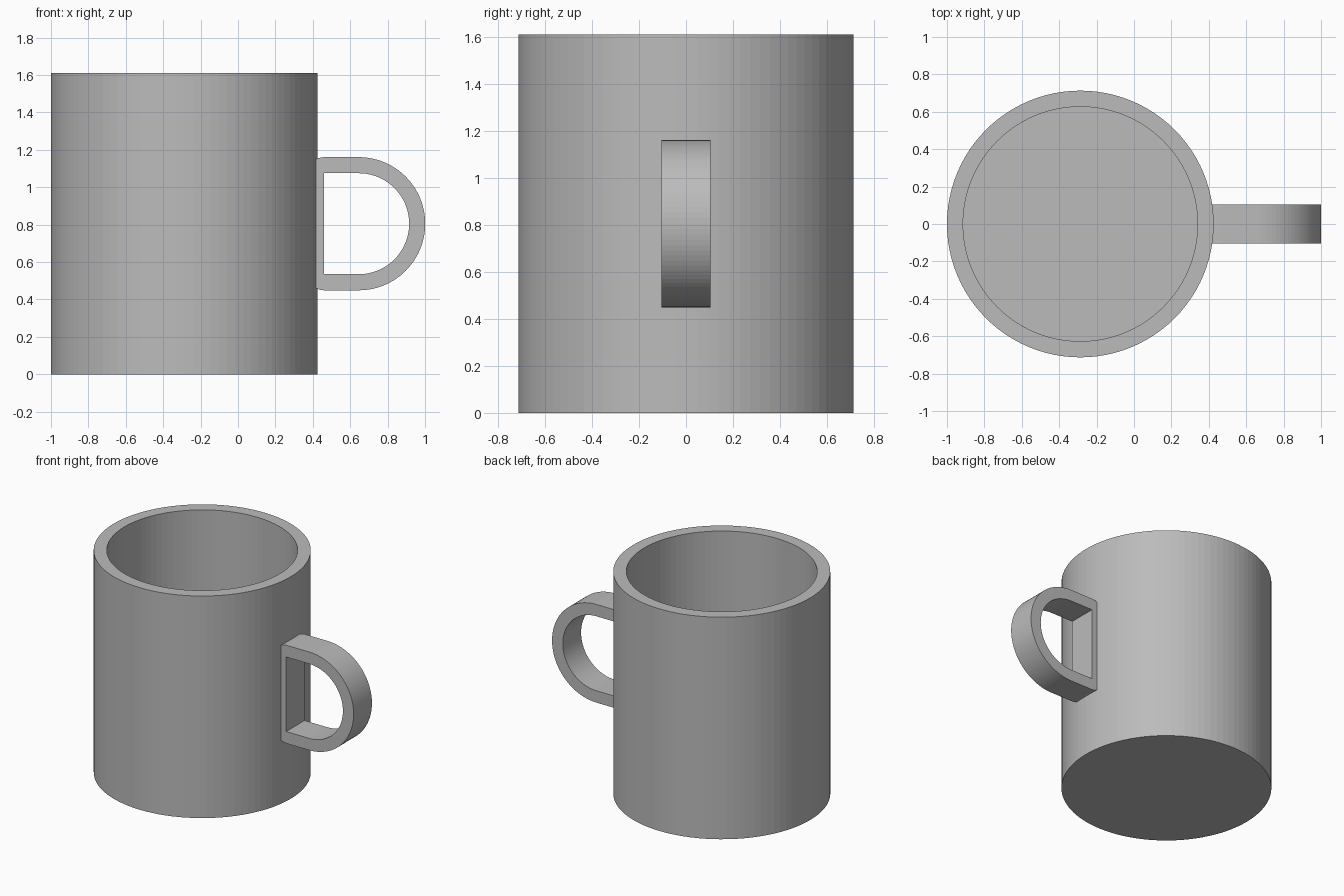
import bpy, bmesh, math
from mathutils import Vector

cube = bpy.data.objects.get("Cube")
if cube:
    bpy.data.objects.remove(cube, do_unlink=True)

# Single ceramic colour
clay = bpy.data.materials.new("grey ceramic")
clay.use_nodes = True
GREY = (0.5, 0.5, 0.5, 1)
clay.diffuse_color = GREY
clay.node_tree.nodes["Principled BSDF"].inputs["Base Color"].default_value = GREY

CENTRE_X, RADIUS, HEIGHT, WALL = -0.287, 0.713, 1.61, 0.086
SIDES = 96


def make_object(name, bm):
    bmesh.ops.recalc_face_normals(bm, faces=bm.faces)
    mesh = bpy.data.meshes.new(name)
    bm.to_mesh(mesh)
    bm.free()
    mesh.materials.append(clay)
    obj = bpy.data.objects.new(name, mesh)
    bpy.context.collection.objects.link(obj)
    return obj


def arc(cx, cz, radius, start, end, steps):
    angles = [math.radians(start + (end - start) * i / steps) for i in range(steps + 1)]
    return [(cx + radius * math.cos(a), cz + radius * math.sin(a)) for a in angles]


# Cup: one wall profile, outside and inside, turned into rings
bm = bmesh.new()
profile = [(RADIUS, 0), (RADIUS, HEIGHT), (RADIUS - WALL, HEIGHT), (RADIUS - WALL, WALL)]
rings = []
for r, z in profile:
    ring = []
    for i in range(SIDES):
        a = math.tau * i / SIDES
        ring.append(bm.verts.new((CENTRE_X + r * math.cos(a), r * math.sin(a), z)))
    rings.append(ring)
for low, high in zip(rings, rings[1:]):
    for i in range(SIDES):
        j = (i + 1) % SIDES
        bm.faces.new((low[i], low[j], high[j], high[i]))
bm.faces.new(rings[0])
bm.faces.new(rings[-1])
make_object("cup", bm)

# Handle: D-shaped loop, its outer outline an offset of the inner one
MID_Z, BEND_X, BACK_X, INNER, HALF_WIDTH = 0.805, 0.645, 0.46, 0.27, 0.105
ARC_STEPS, CORNER_STEPS = 48, 8
bend = arc(BEND_X, MID_Z, 1, -90, 90, ARC_STEPS)
inner = arc(BEND_X, MID_Z, INNER, -90, 90, ARC_STEPS)
outer = arc(BEND_X, MID_Z, INNER + WALL, -90, 90, ARC_STEPS)
top_corner = arc(BACK_X, MID_Z + INNER, WALL, 90, 180, CORNER_STEPS)
low_corner = arc(BACK_X, MID_Z - INNER, WALL, 180, 270, CORNER_STEPS)
outer += top_corner + low_corner
inner += [(BACK_X, MID_Z + INNER)] * len(top_corner)
inner += [(BACK_X, MID_Z - INNER)] * len(low_corner)

bm = bmesh.new()
count = len(outer)
loops = [[bm.verts.new((x, y, z)) for x, z in line]
         for line, y in ((outer, -HALF_WIDTH), (outer, HALF_WIDTH),
                         (inner, HALF_WIDTH), (inner, -HALF_WIDTH))]
for k in range(4):
    a, b = loops[k], loops[(k + 1) % 4]
    for i in range(count):
        j = (i + 1) % count
        bm.faces.new((a[i], a[j], b[j], b[i]))
bmesh.ops.remove_doubles(bm, verts=bm.verts, dist=0.0005)
make_object("handle", bm)
